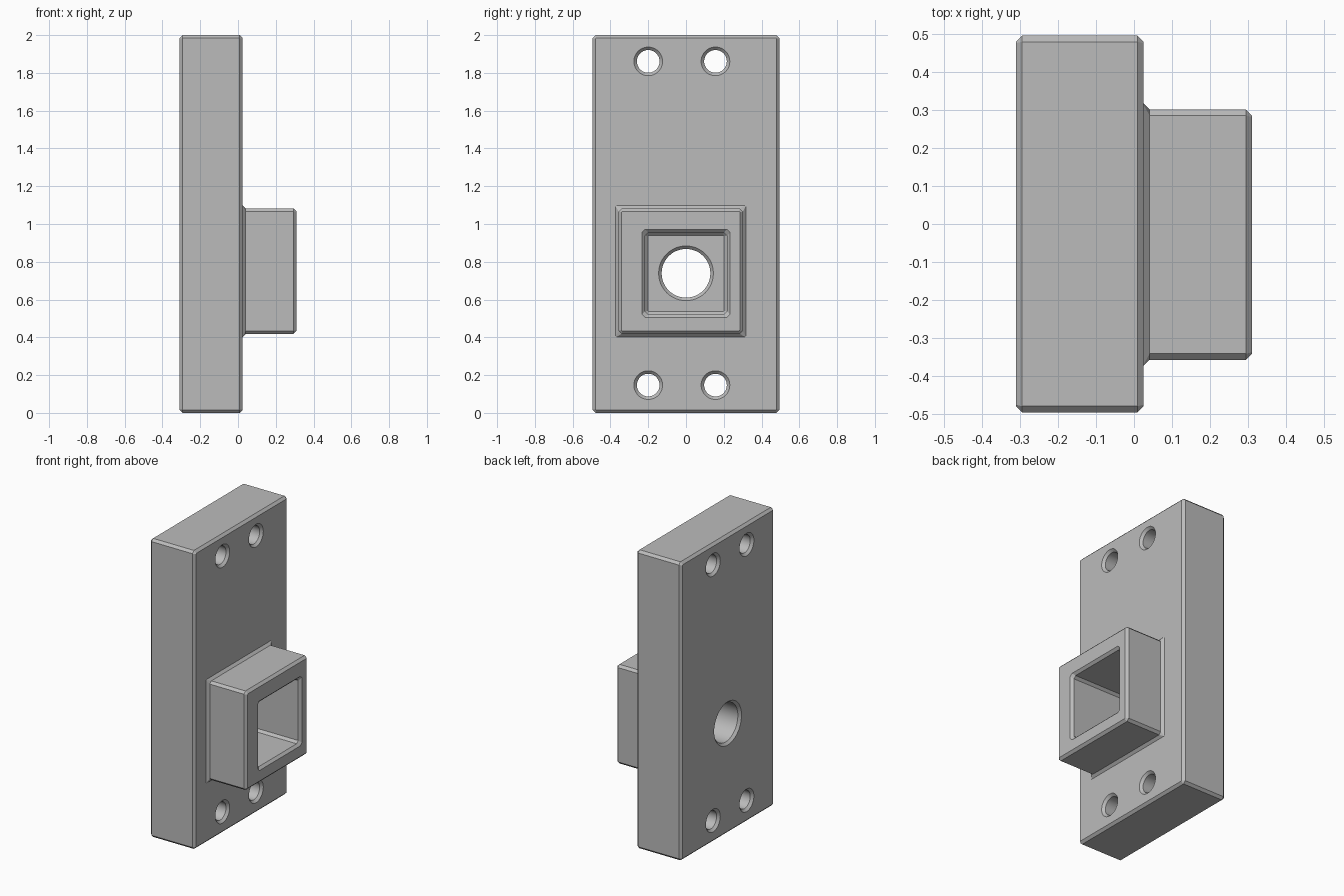
import bpy, bmesh, math

if "Cube" in bpy.data.objects:
    bpy.data.objects.remove(bpy.data.objects["Cube"], do_unlink=True)

CH = 0.016                      # chamfer size used on every edge
BACK, FACE, TIP, FLOOR = -0.31, 0.025, 0.31, -0.11

grey = bpy.data.materials.new("plain_grey")
grey.use_nodes = True
grey.diffuse_color = (0.5, 0.5, 0.5, 1)
grey.node_tree.nodes["Principled BSDF"].inputs["Base Color"].default_value = (0.5, 0.5, 0.5, 1)


def rect(hy, hz, cut=CH):
    """Rectangle with clipped corners, as (y, z) points."""
    a, b = hy - cut, hz - cut
    return [(hy, -b), (hy, b), (a, hz), (-a, hz), (-hy, b), (-hy, -b), (-a, -hz), (a, -hz)]


def circle(r, n=48):
    return [(r * math.cos(2 * math.pi * i / n), r * math.sin(2 * math.pi * i / n)) for i in range(n)]


def loft(name, cy, cz, sections):
    """Solid through (x, outline) sections along x."""
    bm = bmesh.new()
    rings = [[bm.verts.new((x, cy + y, cz + z)) for y, z in pts] for x, pts in sections]
    n = len(rings[0])
    for lo, hi in zip(rings, rings[1:]):
        for i in range(n):
            j = (i + 1) % n
            bm.faces.new((lo[i], lo[j], hi[j], hi[i]))
    bm.faces.new(rings[0][::-1])
    bm.faces.new(rings[-1])
    bmesh.ops.recalc_face_normals(bm, faces=bm.faces)
    mesh = bpy.data.meshes.new(name)
    bm.to_mesh(mesh)
    bm.free()
    mesh.materials.append(grey)
    obj = bpy.data.objects.new(name, mesh)
    bpy.context.collection.objects.link(obj)
    return obj


def combine(body, other, operation):
    """Apply a boolean and remove the helper."""
    mod = body.modifiers.new(operation.title(), 'BOOLEAN')
    mod.operation, mod.solver, mod.object = operation, 'EXACT', other
    bpy.context.view_layer.objects.active = body
    bpy.ops.object.modifier_apply(modifier=mod.name)
    bpy.data.objects.remove(other, do_unlink=True)


def drill(cy, cz, r, start, end):
    """Round cutter flaring out at both ends; extra length clears the faces."""
    e = 0.01
    return loft("hole_cutter", cy, cz, [
        (start - e, circle(r + CH + e)), (start + CH, circle(r)),
        (end - CH, circle(r)), (end + e, circle(r + CH + e))])


# Upright plate
block = loft("mounting_block", 0, 1, [
    (BACK, rect(0.495 - CH, 1 - CH, 0.004)), (BACK + CH, rect(0.495, 1)),
    (FACE - CH, rect(0.495, 1)), (FACE, rect(0.495 - CH, 1 - CH, 0.004))])

# Square socket boss with a sloped foot
HY, HZ = 0.329, 0.332
boss = loft("socket_boss", -0.028, 0.75, [
    (-0.05, rect(HY + CH, HZ + CH, 0.003)), (FACE, rect(HY + CH, HZ + CH, 0.003)),
    (FACE + CH, rect(HY, HZ)), (TIP - CH, rect(HY, HZ)),
    (TIP, rect(HY - CH, HZ - CH, 0.004))])
combine(block, boss, 'UNION')

# Square pocket: flared mouth, tapered floor edge
P, E = 0.217, 0.01
pocket = loft("pocket_cutter", 0, 0.738, [
    (FLOOR, rect(P - CH, P - CH, 0.004)), (FLOOR + CH, rect(P, P)),
    (TIP - CH, rect(P, P)), (TIP + E, rect(P + CH + E, P + CH + E))])
combine(block, pocket, 'DIFFERENCE')

# Centre bore and four bolt holes
combine(block, drill(0, 0.739, 0.129, BACK, FLOOR), 'DIFFERENCE')
for y in (-0.2, 0.156):
    for z in (0.147, 1.861):
        combine(block, drill(y, z, 0.06, BACK, FACE), 'DIFFERENCE')

# Smooth round walls, keep chamfers crisp
bpy.ops.object.select_all(action='DESELECT')
block.select_set(True)
bpy.context.view_layer.objects.active = block
bpy.ops.object.shade_smooth_by_angle(angle=math.radians(25))
